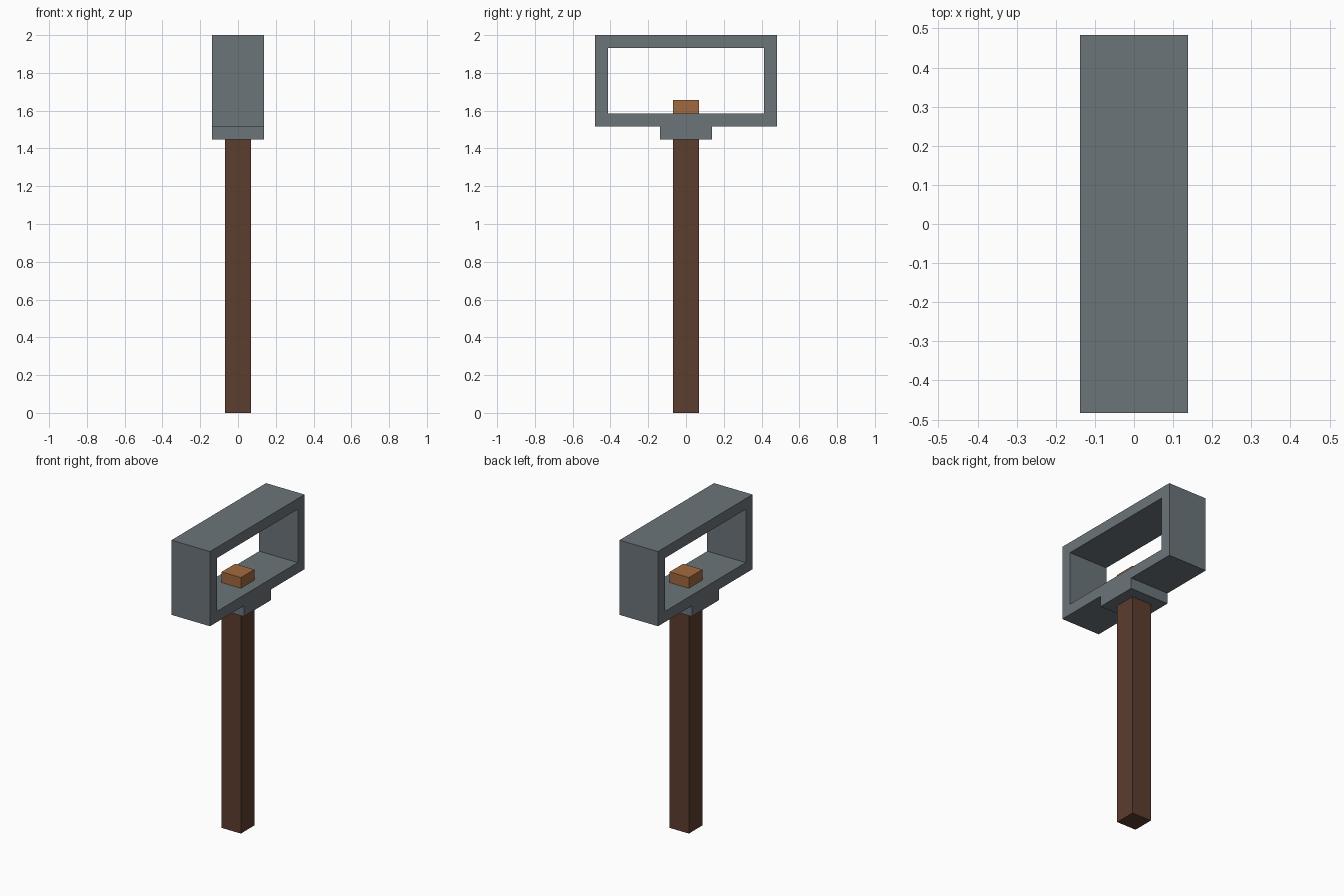
import bpy
import bmesh
import math
from mathutils import Matrix, Vector

cube = bpy.data.objects.get("Cube")
if cube:
    bpy.data.objects.remove(cube, do_unlink=True)

U = 2 / 29  # modelling unit: the whole tool is 29 units tall


def material(name, rgb):
    linear = [((c / 255 + 0.055) / 1.055) ** 2.4 for c in rgb] + [1.0]
    mat = bpy.data.materials.new(name)
    mat.use_nodes = True
    mat.diffuse_color = linear
    mat.node_tree.nodes["Principled BSDF"].inputs["Base Color"].default_value = linear
    return mat


def add_object(name, mesh, mat):
    mesh.name = name
    mesh.materials.clear()
    mesh.materials.append(mat)
    obj = bpy.data.objects.new(name, mesh)
    bpy.context.collection.objects.link(obj)
    return obj


def square_post(name, half, z0, z1, mat):
    """Square upright block between two heights, in units."""
    bm = bmesh.new()
    bmesh.ops.create_cube(bm, size=1)
    bmesh.ops.scale(bm, vec=Vector((2 * half, 2 * half, z1 - z0)) * U, verts=bm.verts)
    bmesh.ops.translate(bm, vec=(0, 0, (z0 + z1) / 2 * U), verts=bm.verts)
    mesh = bpy.data.meshes.new(name)
    bm.to_mesh(mesh)
    bm.free()
    return add_object(name, mesh, mat)


def extruded_profile(name, loops, half_width, mat):
    """Extrude closed (y, z) loops along x; inner loops become holes."""
    curve = bpy.data.curves.new(name + "_profile", 'CURVE')
    curve.dimensions = '2D'
    curve.fill_mode = 'BOTH'
    curve.extrude = half_width * U
    for loop in loops:
        spline = curve.splines.new('POLY')
        spline.points.add(len(loop) - 1)
        for point, (y, z) in zip(spline.points, loop):
            point.co = (y * U, z * U, 0, 1)
        spline.use_cyclic_u = True
    temp = bpy.data.objects.new(name + "_profile", curve)
    mesh = bpy.data.meshes.new_from_object(temp)
    bpy.data.objects.remove(temp)
    bpy.data.curves.remove(curve)
    # Stand the flat profile up in the y-z plane and weld its seams
    mesh.transform(Matrix.Rotation(math.pi / 2, 4, 'Z') @ Matrix.Rotation(math.pi / 2, 4, 'X'))
    bm = bmesh.new()
    bm.from_mesh(mesh)
    bmesh.ops.remove_doubles(bm, verts=bm.verts, dist=1e-4)
    bmesh.ops.recalc_face_normals(bm, faces=bm.faces)
    for face in bm.faces:
        face.smooth = False
    bm.to_mesh(mesh)
    bm.free()
    return add_object(name, mesh, mat)


steel = material("steel grey", (108, 117, 122))
dark_wood = material("dark wood", (92, 61, 46))
light_wood = material("light wood", (161, 106, 62))

# Hollow head with the stepped collar beneath it
outer = [(-7, 29), (-7, 22), (-2, 22), (-2, 21), (2, 21), (2, 22), (7, 22), (7, 29)]
opening = [(-6, 23), (6, 23), (6, 28), (-6, 28)]
extruded_profile("hammer_head_frame", [outer, opening], 2, steel)

# Handle below the collar, and its tip showing inside the frame
square_post("handle", 1, 0, 21, dark_wood)
square_post("handle_tip", 1, 23, 24, light_wood)
